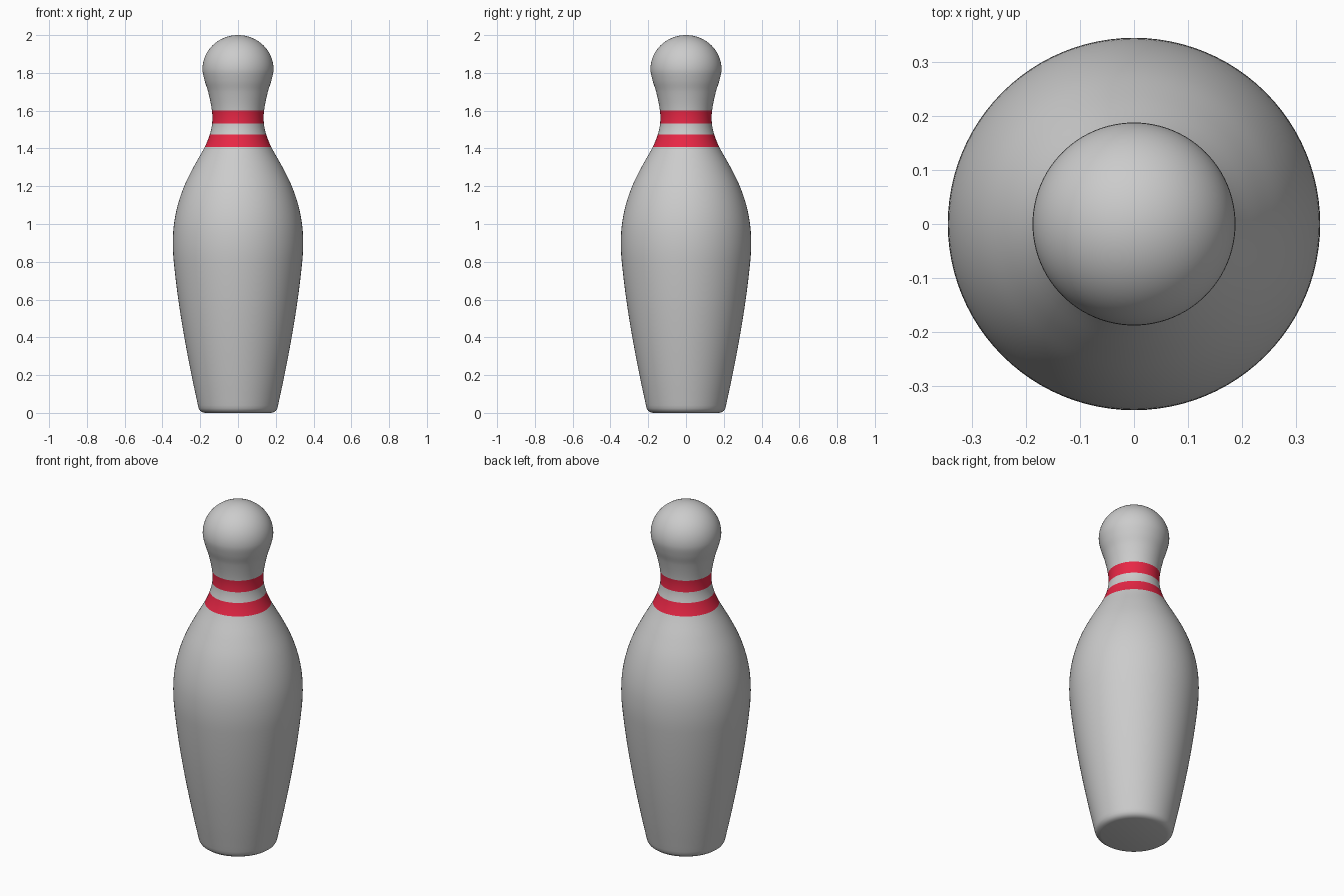
import bpy, bmesh
from math import sin, cos, pi

if "Cube" in bpy.data.objects:
    bpy.data.objects.remove(bpy.data.objects["Cube"])

SEGMENTS = 96
HEAD_Z, HEAD_R = 1.82, 0.188
STRIPES = [(1.408, 1.475), (1.532, 1.60)]

# Silhouette: (height, radius) from the base edge up to the widest part of the head
KEYS = [(0.04, 0.212), (0.2, 0.246), (0.4, 0.284), (0.6, 0.316), (0.8, 0.340),
        (0.9, 0.345), (1.0, 0.339), (1.1, 0.319), (1.2, 0.285), (1.3, 0.236),
        (1.408, 0.176), (1.475, 0.149), (1.532, 0.137), (1.60, 0.138),
        (1.70, 0.158), (1.76, 0.177), (HEAD_Z, HEAD_R)]


def slope(i):
    if i == len(KEYS) - 1:
        return 0.0
    a, b = KEYS[max(i - 1, 0)], KEYS[i + 1]
    return (b[1] - a[1]) / (b[0] - a[0])


def silhouette(steps=5):
    # flat underside and rounded base edge
    pts = [(0.0, 0.0), (0.175, 0.0), (0.190, 0.004), (0.201, 0.012), (0.208, 0.024)]
    # smooth curve through the key points
    for i in range(len(KEYS) - 1):
        (z0, r0), (z1, r1) = KEYS[i], KEYS[i + 1]
        h, m0, m1 = z1 - z0, slope(i), slope(i + 1)
        for k in range(steps):
            t = k / steps
            r = ((2*t**3 - 3*t**2 + 1) * r0 + (t**3 - 2*t**2 + t) * h * m0
                 + (3*t**2 - 2*t**3) * r1 + (t**3 - t**2) * h * m1)
            pts.append((r, z0 + h * t))
    # domed head
    for k in range(17):
        a = pi / 2 * k / 16
        pts.append((HEAD_R * cos(a) if k < 16 else 0.0,
                    HEAD_Z + (2.0 - HEAD_Z) * sin(a)))
    return pts


def material(name, color):
    m = bpy.data.materials.new(name)
    m.diffuse_color = color
    m.use_nodes = True
    m.node_tree.nodes["Principled BSDF"].inputs["Base Color"].default_value = m.diffuse_color
    return m


# Spin the silhouette around z
bm = bmesh.new()
verts = [bm.verts.new((r, 0, z)) for r, z in silhouette()]
edges = [bm.edges.new(pair) for pair in zip(verts, verts[1:])]
bmesh.ops.spin(bm, geom=verts + edges, cent=(0, 0, 0), axis=(0, 0, 1),
               angle=2 * pi, steps=SEGMENTS)
bmesh.ops.remove_doubles(bm, verts=bm.verts, dist=1e-5)
bmesh.ops.recalc_face_normals(bm, faces=bm.faces)

# Red neck stripes
for f in bm.faces:
    f.smooth = True
    z = f.calc_center_median().z
    f.material_index = int(any(lo < z < hi for lo, hi in STRIPES))

mesh = bpy.data.meshes.new("bowling_pin")
bm.to_mesh(mesh)
bm.free()
mesh.materials.append(material("body_grey", (0.8, 0.8, 0.8, 1)))
mesh.materials.append(material("stripe_red", (0.8, 0.02, 0.06, 1)))
pin = bpy.data.objects.new("bowling_pin", mesh)
bpy.context.collection.objects.link(pin)
